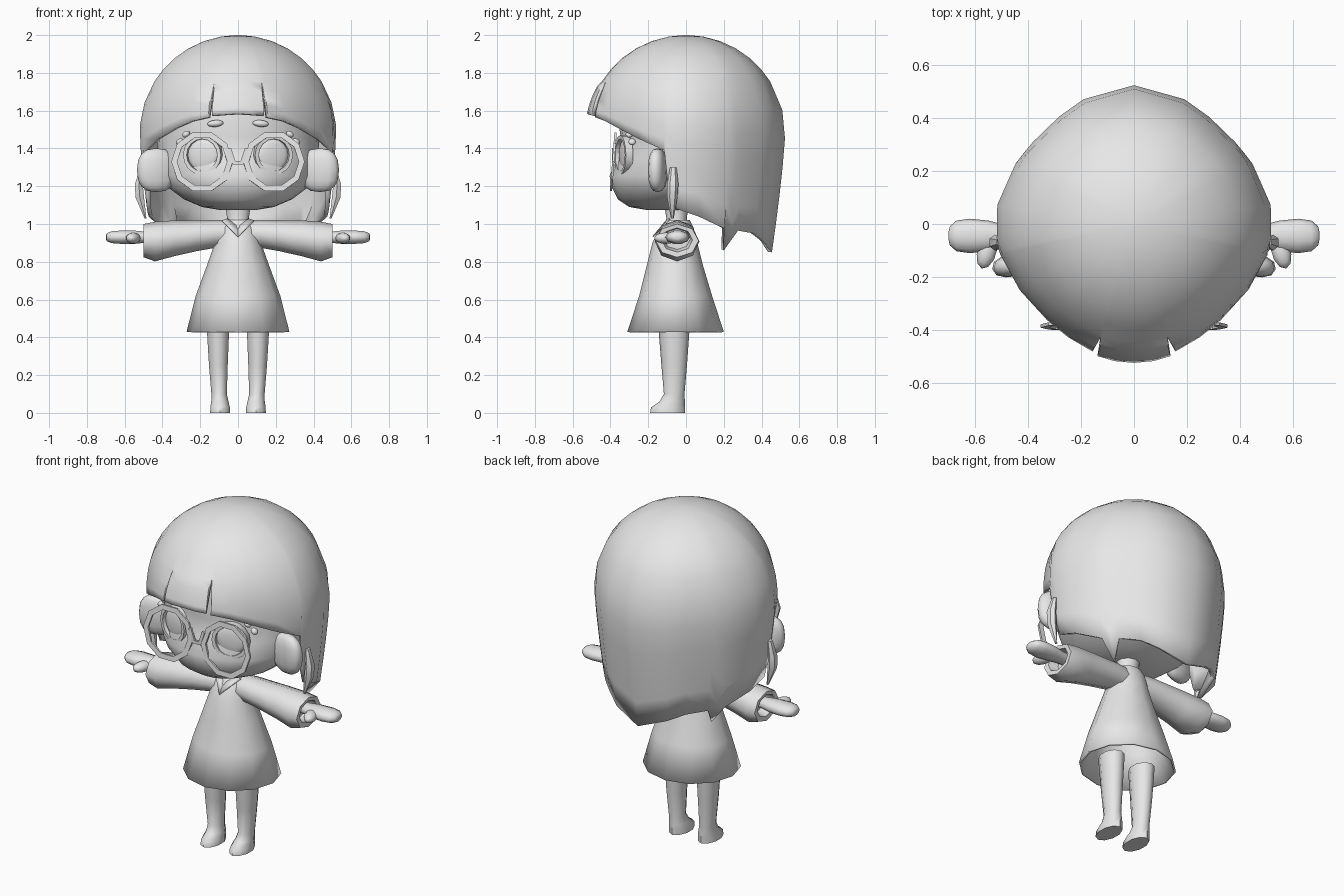
import bpy, bmesh, math
from mathutils import Vector

if "Cube" in bpy.data.objects:
    bpy.data.objects.remove(bpy.data.objects["Cube"])

GREY = bpy.data.materials.new("plain_grey")
GREY.diffuse_color = (0.8, 0.8, 0.8, 1)
GREY.use_nodes = True
GREY.node_tree.nodes["Principled BSDF"].inputs["Base Color"].default_value = GREY.diffuse_color


def finish(name, bm, angle=45, thick=0):
    bmesh.ops.recalc_face_normals(bm, faces=bm.faces)
    me = bpy.data.meshes.new(name)
    bm.to_mesh(me)
    bm.free()
    ob = bpy.data.objects.new(name, me)
    bpy.context.collection.objects.link(ob)
    me.materials.append(GREY)
    if thick:
        mod = ob.modifiers.new("thickness", "SOLIDIFY")
        mod.thickness, mod.offset = thick, -1
    bpy.ops.object.select_all(action="DESELECT")
    ob.select_set(True)
    bpy.context.view_layer.objects.active = ob
    bpy.ops.object.shade_smooth_by_angle(angle=math.radians(angle))
    return ob


def loft(name, rings, caps=(True, True), closed=True, angle=45, thick=0):
    """Skin a list of point rings."""
    bm = bmesh.new()
    vs = [[bm.verts.new(p) for p in r] for r in rings]
    n = len(vs[0])
    for a, b in zip(vs, vs[1:]):
        for i in range(n if closed else n - 1):
            j = (i + 1) % n
            bm.faces.new((a[i], a[j], b[j], b[i]))
    if caps[0]:
        bm.faces.new(vs[0])
    if caps[1]:
        bm.faces.new(vs[-1])
    return finish(name, bm, angle, thick)


def flat_ring(z, xc, rx, yf, yb, n):
    """Horizontal oval between a front and a back y."""
    yc, ry = (yf + yb) / 2, (yb - yf) / 2
    return [(xc + rx * math.sin(t), yc - ry * math.cos(t), z)
            for t in (2 * math.pi * i / n for i in range(n))]


def side_ring(x, yc, zc, ry, rz, n):
    """Upright oval facing along x."""
    return [(x, yc + ry * math.cos(t), zc + rz * math.sin(t))
            for t in (2 * math.pi * i / n for i in range(n))]


def blob(name, loc, size, rot=(0, 0, 0), seg=12, power=1.0):
    """Ellipsoid; a power under 1 makes it boxier."""
    bm = bmesh.new()
    bmesh.ops.create_uvsphere(bm, u_segments=seg, v_segments=8, radius=1)
    for v in bm.verts:
        v.co = [math.copysign(abs(c) ** power, c) * s if abs(c) > 1e-5 else 0
                for c, s in zip(v.co, size)]
    ob = finish(name, bm, 60)
    ob.location, ob.rotation_euler = loc, rot
    return ob


def front_hoop(name, loc, ro, ri, depth, n, rot=(0, 0, 0)):
    """Flat ring facing the front."""
    def circle(r, y):
        return [(r * math.cos(t), y, r * math.sin(t))
                for t in (2 * math.pi * i / n for i in range(n))]
    d = depth / 2
    rings = [circle(ri, d), circle(ri, -d), circle(ro, -d), circle(ro, d), circle(ri, d)]
    ob = loft(name, rings, (False, False), angle=30)
    ob.location, ob.rotation_euler = loc, rot
    return ob


def bar(name, a, b, r):
    """Thin square rod between two points."""
    a, b = Vector(a), Vector(b)
    d = (b - a).normalized()
    u = d.cross(Vector((0, 1, 0))).normalized() * r
    v = Vector((0, 0.006, 0))
    return loft(name, [[p + u + v, p + u - v, p - u - v, p - u + v] for p in (a, b)], angle=30)


# --- bobbed hair: columns (degrees from the front, lower edge height) ---
half = [(0, 1.585), (8, 1.58), (15.5, 1.575), (16.5, 1.74), (18, 1.565), (30, 1.545),
        (42, 1.51), (60, 1.45), (77, 1.39), (79, 1.20), (84, 1.08), (98, 1.04), (117, 0.975),
        (123, 0.86), (129, 0.965), (145, 0.95), (158, 0.91), (180, 0.85)]
columns = half + [(360 - a, z) for a, z in half[-2:0:-1]]


def hair_point(deg, z):
    a = math.radians(deg)
    if z > 1.48:
        r = 0.525 * math.sqrt(max(0, 1 - ((z - 1.48) / 0.52) ** 2))
    else:
        r = 0.525 - 0.07 * ((1.48 - z) / 0.63) ** 1.3
    # the plan is slightly squeezed on the diagonals
    r -= 0.035 * math.sin(2 * a) ** 2 * min(1, max(0, (1.95 - z) / 0.4))
    off = min(deg, 360 - deg)
    if off < 16 and z < 1.74:           # fringe stands proud of the side locks
        r += 0.01
    if 120 < off < 126 and z < 0.95:    # pointed strand tucks inward
        r -= 0.06
    return (r * math.sin(a), -r * math.cos(a), z)


rings = []
for lat in (88, 80, 70, 60, 50, 41, 32):
    z = 1.48 + 0.52 * math.sin(math.radians(lat))
    rings.append([hair_point(a, z) for a, _ in columns])
for k in range(1, 7):
    rings.append([hair_point(a, 1.755 + (zb - 1.755) * k / 6) for a, zb in columns])
loft("hair", rings, (True, False), angle=50, thick=0.022)

# --- head with a soft chin and a slightly pushed-out nose line ---
head = [(1.073, .09, -.20, .0), (1.09, .19, -.30, .08), (1.13, .285, -.36, .18),
        (1.19, .365, -.39, .28), (1.255, .405, -.405, .35), (1.35, .425, -.362, .40),
        (1.46, .43, -.345, .42), (1.60, .42, -.37, .42), (1.75, .33, -.30, .33),
        (1.86, .18, -.16, .18)]
loft("head", [flat_ring(z, 0, rx, f, b, 24) for z, rx, f, b in head], angle=70)

for s, side in ((-1, "left"), (1, "right")):
    # --- ears and the loose lock behind each ear ---
    blob(side + "_ear", (s * .432, -.15, 1.285), (.105, .045, .116), (0, 0, s * -.2), 12, .8)
    lock = [(1.30, .508, .012, -.085, -.05), (1.21, .525, .024, -.10, -.04),
            (1.14, .520, .026, -.10, -.045), (1.03, .490, .006, -.08, -.065)]
    loft(side + "_lock", [flat_ring(z, s * x, r, f, b, 6) for z, x, r, f, b in lock])

    # --- eyes, lashes and brows ---
    turn = (0, 0, s * .3)
    blob(side + "_eye", (s * .185, -.325, 1.365), (.085, .018, .085), turn, 16)
    front_hoop(side + "_eye_rim", (s * .185, -.33, 1.365), .105, .085, .04, 16, turn)
    blob(side + "_upper_lash", (s * .275, -.30, 1.475), (.022, .02, .016), (0, s * .6, 0))
    blob(side + "_lower_lash", (s * .308, -.285, 1.435), (.022, .02, .016), (0, s * .6, 0))
    blob(side + "_brow", (s * .12, -.35, 1.532), (.043, .018, .018), (0, s * .08, 0))

    # --- glasses frame and its bridge ---
    front_hoop(side + "_glasses_frame", (s * .19, -.385, 1.33), .163, .132, .012, 10,
               (-.08, 0, 0))
    bar(side + "_bridge", (s * .045, -.387, 1.40), (s * .02, -.387, 1.325), .009)

    # --- sleeve with a hollow cuff ---
    sleeve = [(.04, .95, .075, .07), (.12, .948, .088, .074), (.22, .938, .095, .082),
              (.34, .924, .105, .095), (.44, .907, .118, .105), (.50, .912, .114, .088),
              (.497, .915, .082, .064), (.44, .92, .07, .055)]
    loft(side + "_sleeve", [side_ring(s * x, -.047, z, ry, rz, 8) for x, z, ry, rz in sleeve],
         angle=55)

    # --- hand and thumb ---
    hand = [(.42, .035, .03), (.50, .045, .032), (.55, .058, .037), (.62, .065, .037),
            (.67, .058, .033), (.695, .036, .022), (.70, .015, .01)]
    loft(side + "_hand", [side_ring(s * x, -.045, .93, ry, rz, 10) for x, ry, rz in hand],
         angle=60)
    blob(side + "_thumb", (s * .555, -.105, .925), (.036, .066, .03), (0, 0, s * .3), 10)

    # --- leg and foot ---
    leg = [(0, .095, .055, -.19, -.005), (.03, .095, .054, -.185, -.005),
           (.06, .096, .048, -.14, -.006), (.10, .10, .043, -.117, -.008),
           (.25, .104, .052, -.13, .005), (.46, .106, .063, -.147, .02)]
    loft(side + "_leg", [flat_ring(z, s * x, r, f, b, 10) for z, x, r, f, b in leg], angle=50)

    # --- collar flap ---
    flap = [[(0, -.178, .935), (s * .085, -.10, 1.02)], [(0, -.135, .985), (s * .055, -.09, 1.03)]]
    loft(side + "_collar", flap, (False, False), False, 30, 0.008)

bar("bridge_middle", (-.028, -.387, 1.325), (.028, -.387, 1.325), .009)

# --- neck ---
loft("neck", [flat_ring(z, 0, r, -.05 - r * .9, -.05 + r * .9, 10)
              for z, r in ((.97, .075), (1.03, .06), (1.12, .075))])

# --- flared dress, open at the hem ---
dress = [(.43, .272, -.31, .20), (.62, .224, -.248, .138), (.78, .165, -.208, .09),
         (.90, .122, -.178, .06), (.98, .105, -.14, .04), (1.022, .075, -.105, .02)]
loft("dress", [flat_ring(z, 0, rx, f, b, 12) for z, rx, f, b in dress], (False, True),
     angle=35, thick=0.012)
